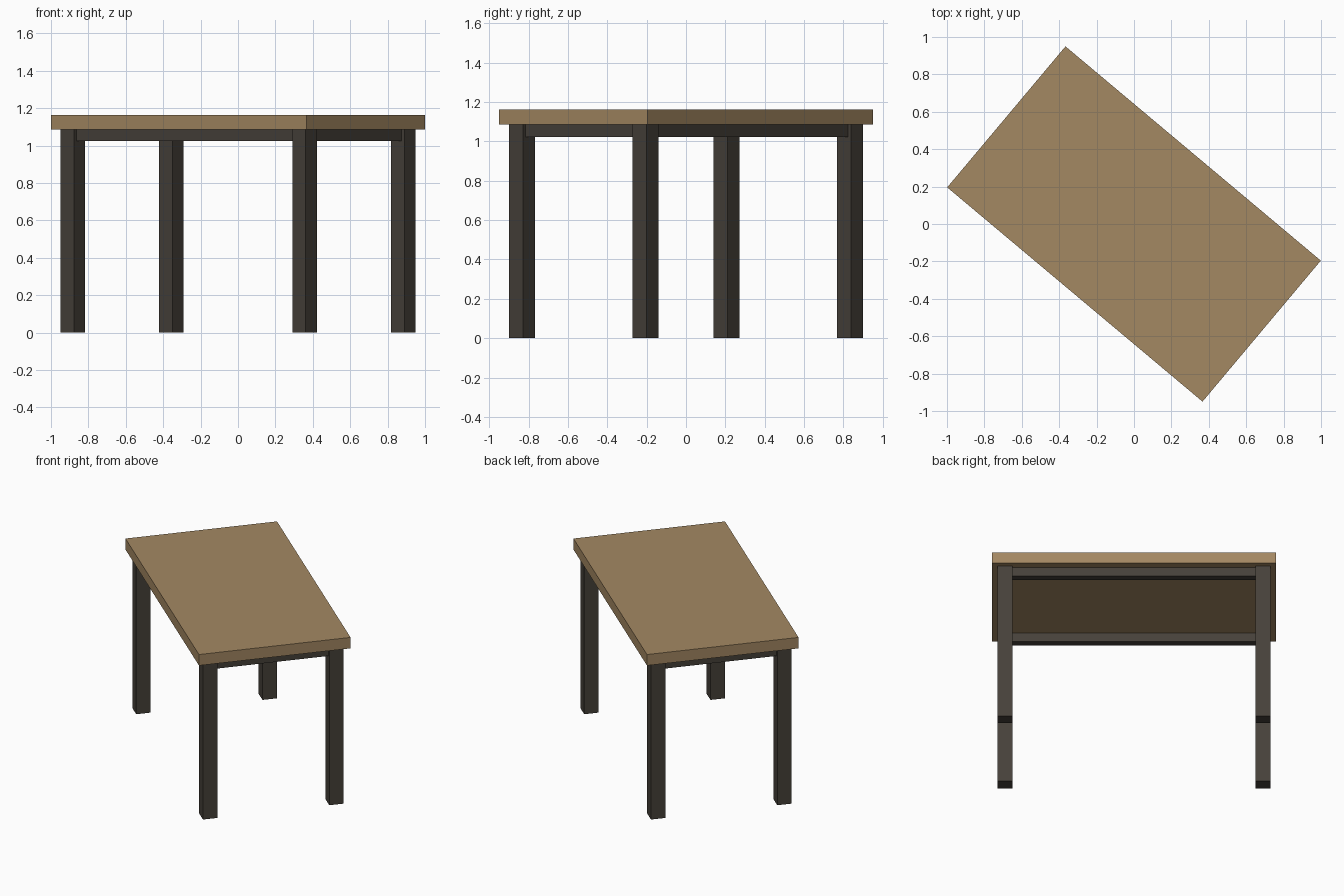
import bpy
import math
from mathutils import Matrix

if "Cube" in bpy.data.objects:
    bpy.data.objects.remove(bpy.data.objects["Cube"])

TURN = Matrix.Rotation(math.radians(-40), 4, 'Z')   # table stands turned on the floor
TOP_L, TOP_W = 1.782, 0.984
TOP_Z, UNDER_Z, RAIL_Z = 1.162, 1.086, 1.024
LEG, RAIL = 0.093, 0.053
LEG_X, LEG_Y = 0.809, 0.41                          # leg centres along / across the table


def material(name, rgb):
    m = bpy.data.materials.new(name)
    m.diffuse_color = (*rgb, 1)
    m.use_nodes = True
    m.node_tree.nodes["Principled BSDF"].inputs["Base Color"].default_value = m.diffuse_color
    return m


wood = material("light_wood", (0.371, 0.247, 0.123))
dark = material("dark_frame", (0.062, 0.053, 0.042))


def box(name, x, y, z0, z1, sx, sy, mat):
    bpy.ops.mesh.primitive_cube_add(size=1)
    ob = bpy.context.object
    ob.name = name
    ob.data.transform(TURN @ Matrix.Translation((x, y, (z0 + z1) / 2))
                      @ Matrix.Diagonal((sx, sy, z1 - z0, 1)))
    ob.data.materials.append(mat)
    return ob


# Table top
box("table_top", 0, 0, UNDER_Z, TOP_Z, TOP_L, TOP_W, wood)

# Four square legs
for sx, end in ((-1, "left"), (1, "right")):
    for sy, side in ((-1, "front"), (1, "back")):
        box(f"{side}_{end}_leg", sx * LEG_X, sy * LEG_Y, 0, UNDER_Z, LEG, LEG, dark)

# Rails between the legs, centred on the leg thickness
for s, side, end in ((-1, "front", "left"), (1, "back", "right")):
    box(f"{side}_rail", 0, s * LEG_Y, RAIL_Z, UNDER_Z, 2 * LEG_X - LEG, RAIL, dark)
    box(f"{end}_rail", s * LEG_X, 0, RAIL_Z, UNDER_Z, RAIL, 2 * LEG_Y - LEG, dark)
